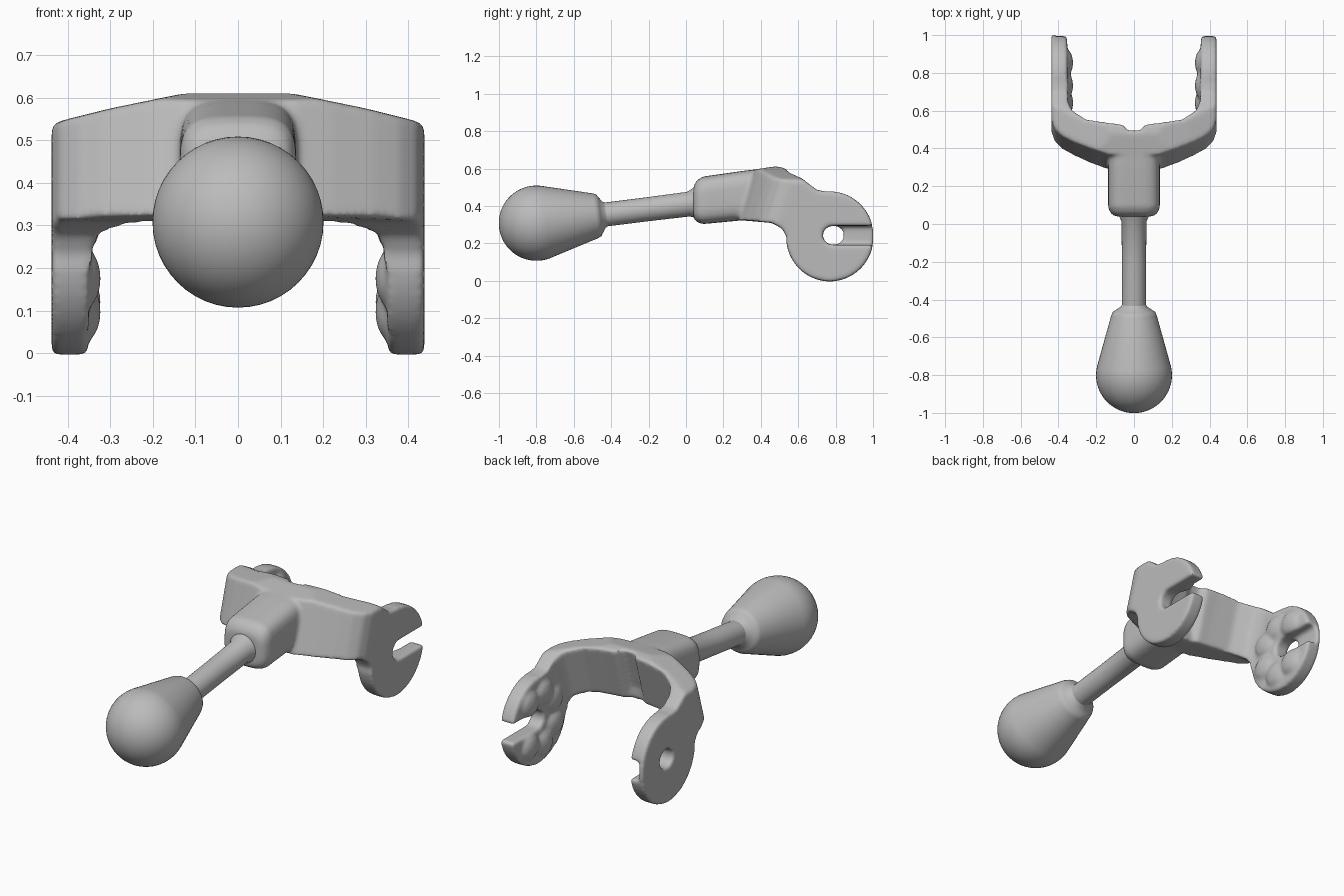
import bpy, bmesh, math
from mathutils import Matrix, Vector

cube = bpy.data.objects.get("Cube")
if cube:
    bpy.data.objects.remove(cube, do_unlink=True)

grey = bpy.data.materials.new("plain_grey")
grey.use_nodes = True
colour = (0.5, 0.5, 0.5, 1)
grey.diffuse_color = colour
grey.node_tree.nodes["Principled BSDF"].inputs["Base Color"].default_value = colour


def add_object(name, bm):
    bmesh.ops.recalc_face_normals(bm, faces=bm.faces)
    mesh = bpy.data.meshes.new(name)
    bm.to_mesh(mesh)
    bm.free()
    obj = bpy.data.objects.new(name, mesh)
    bpy.context.collection.objects.link(obj)
    mesh.materials.append(grey)
    return obj


def activate(obj):
    bpy.ops.object.select_all(action='DESELECT')
    obj.select_set(True)
    bpy.context.view_layer.objects.active = obj


def loft(bm, sections):
    """Skin a list of equal-length point rings and cap both ends."""
    rings = [[bm.verts.new(p) for p in section] for section in sections]
    for a, b in zip(rings, rings[1:]):
        for i in range(len(a)):
            j = (i + 1) % len(a)
            bm.faces.new((a[i], a[j], b[j], b[i]))
    bm.faces.new(rings[0][::-1])
    bm.faces.new(rings[-1])


def prism(name, points, place, start, end):
    """Extrude a 2D outline between two depths; place maps (u, v, depth) to a point."""
    bm = bmesh.new()
    loft(bm, [[place(u, v, d) for u, v in points] for d in (start, end)])
    return add_object(name, bm)


def combine(target, tool, operation):
    activate(target)
    mod = target.modifiers.new("combine", 'BOOLEAN')
    mod.operation, mod.object, mod.solver = operation, tool, 'EXACT'
    bpy.ops.object.modifier_apply(modifier=mod.name)
    bpy.data.objects.remove(tool, do_unlink=True)


def mirrored(half):
    return half + [(-x, y) for x, y in reversed(half)]


def circle(segments):
    return [math.tau * i / segments for i in range(segments)]


def lathe(name, profile):
    """Revolve (distance, radius) points about the tilted handle axis."""
    along = Vector((0, 1, 0.125)).normalized()
    side = Vector((1, 0, 0))
    up = side.cross(along)
    origin = Vector((0, -0.8, 0.308))
    bm = bmesh.new()
    loft(bm, [[origin + along * t + r * (side * math.cos(a) + up * math.sin(a)) for a in circle(48)]
              for t, r in profile])
    obj = add_object(name, bm)
    activate(obj)
    bpy.ops.object.shade_smooth_by_angle(angle=math.radians(40))


# Handle: round knob tapering to a small neck, and a thin rod
knob = []
for i in range(25):
    a = math.radians(1 + 104.5 * i / 24)
    knob.append((-0.201 * math.cos(a), 0.201 * math.sin(a)))
knob += [(0.32, 0.12), (0.337, 0.112), (0.345, 0.098), (0.365, 0.07), (0.38, 0.062)]
lathe("knob", knob)
lathe("rod", [(0.33, 0.064), (0.6, 0.064), (0.82, 0.066), (0.85, 0.08), (0.9, 0.09)])

# Fork: leaning plan, side and front outlines intersected
plan = mirrored([(0.135, 0.325), (0.22, 0.355), (0.32, 0.4), (0.38, 0.435), (0.42, 0.475),
                 (0.438, 0.53), (0.438, 1.2), (0.355, 1.2), (0.35, 0.63),
                 (0.325, 0.57), (0.25, 0.515), (0.12, 0.492), (0.06, 0.485), (0.03, 0.45)])
fork = prism("fork", plan, lambda u, v, d: (u, v + 0.3 * (d - 0.45), d), -0.1, 0.8)

outline = [(0.54, 0.23)]
for i in range(1, 33):
    a = math.radians(180 + 275 * i / 32)
    outline.append((0.769 + 0.235 * math.cos(a), 0.237 + 0.241 * math.sin(a)))
outline += [(0.7, 0.485), (0.62, 0.547), (0.57, 0.572), (0.53, 0.602), (0.48, 0.612),
            (0.2, 0.57), (0.2, 0.315), (0.3, 0.323), (0.46, 0.309), (0.515, 0.278)]
combine(fork, prism("side_tool", outline, lambda u, v, d: (d, u, v), -0.6, 0.6), 'INTERSECT')

front = mirrored([(0.5, -0.1), (0.5, 0.5), (0.42, 0.545), (0.3, 0.575), (0.12, 0.612)])
combine(fork, prism("front_tool", front, lambda u, v, d: (u, d, v), -0.2, 1.2), 'INTERSECT')


# Pivot holes and slots: open on the left, a blind groove on the right
def pivot_arc(start, sweep):
    angles = [math.radians(start + sweep * i / 16) for i in range(16 + 1)]
    return [(0.787 + 0.056 * math.cos(a), 0.243 + 0.051 * math.sin(a)) for a in angles]


def sideways(u, v, d):
    return (d, u, v)


slot = pivot_arc(90, 180) + [(1.2, 0.192), (1.2, 0.294)]
combine(fork, prism("left_slot", slot, sideways, 0.25, 0.6), 'DIFFERENCE')
combine(fork, prism("right_slot", slot, sideways, -0.41, -0.25), 'DIFFERENCE')
combine(fork, prism("right_hole", pivot_arc(0, 340), sideways, -0.6, -0.25), 'DIFFERENCE')


# Rounded hub socket, lofted from soft-cornered sections
def soft_power(value):
    return math.copysign(abs(value) ** 0.55, value)


bm = bmesh.new()
bm.from_mesh(fork.data)
hub = bmesh.new()
loft(hub, [[(w * soft_power(math.cos(a)), y, z + h * soft_power(math.sin(a))) for a in circle(40)]
           for y, z, w, h in ((0.04, 0.42, 0.1, 0.085), (0.058, 0.425, 0.125, 0.112),
                              (0.09, 0.43, 0.137, 0.127), (0.3, 0.455, 0.137, 0.132),
                              (0.43, 0.458, 0.137, 0.144))])
bmesh.ops.recalc_face_normals(hub, faces=hub.faces)
hub_mesh = bpy.data.meshes.new("hub")
hub.to_mesh(hub_mesh)
hub.free()
bm.from_mesh(hub_mesh)
bpy.data.meshes.remove(hub_mesh)

# Low overlapping bosses around the inner face of each plate
for sx in (-1, 1):
    for degrees in (55, 105, 150, 205, 255, 305):
        a = math.radians(degrees)
        spot = Vector((sx * 0.356, 0.77 + 0.145 * math.cos(a), 0.237 + 0.145 * math.sin(a)))
        bmesh.ops.create_uvsphere(bm, u_segments=16, v_segments=10, radius=1,
                                  matrix=Matrix.Translation(spot) @ Matrix.Diagonal((0.034, 0.072, 0.068, 1)))
bm.to_mesh(fork.data)
bm.free()

# Fuse and soften the fork like a worn casting
activate(fork)
remesh = fork.modifiers.new("fuse", 'REMESH')
remesh.mode, remesh.voxel_size = 'VOXEL', 0.009
soften = fork.modifiers.new("soften", 'SMOOTH')
soften.factor, soften.iterations = 0.5, 14
for name in ("fuse", "soften"):
    bpy.ops.object.modifier_apply(modifier=name)
fork.data.materials.clear()
fork.data.materials.append(grey)
bpy.ops.object.shade_smooth_by_angle(angle=math.radians(40))
